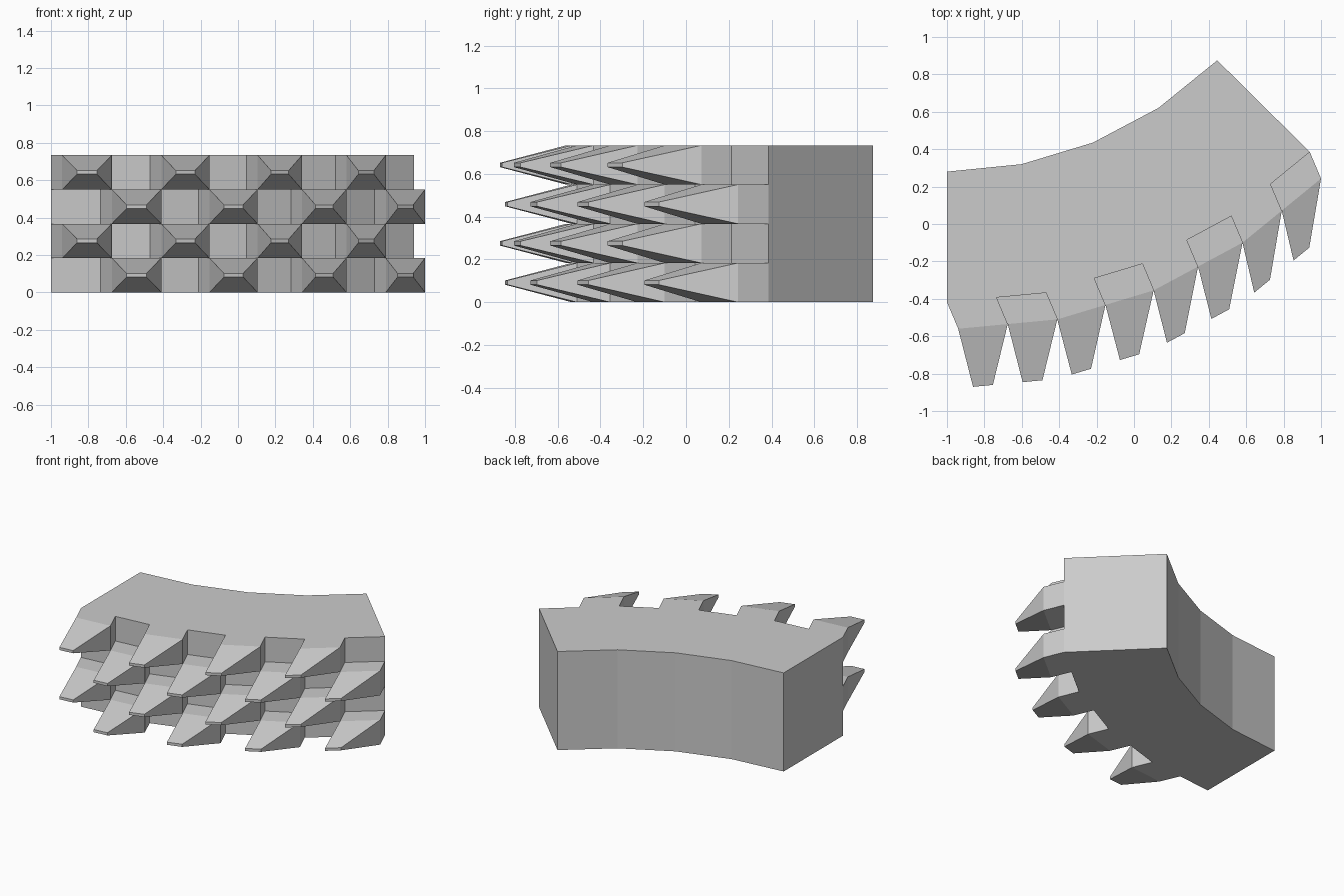
import bpy
import bmesh
from mathutils import Vector

if "Cube" in bpy.data.objects:
    bpy.data.objects.remove(bpy.data.objects["Cube"])

ROWS, ROW_H = 4, 0.1833
TOP = ROWS * ROW_H
SLANT = Vector((-0.06, 0.142))   # from spike base back to the recessed wall
REACH = Vector((0, -0.318))      # from spike base to spike tip

# curved front line (spike bases), split into two cells per facet
facets = [Vector(p) for p in ((-0.94, -0.56), (-0.41, -0.51), (0.105, -0.355),
                              (0.58, -0.10), (1.0, 0.243))]
base = [facets[0]]
for a, b in zip(facets, facets[1:]):
    base += [(a + b) / 2, b]
wall = [p + SLANT for p in base]
back = [Vector(p) for p in ((0.445, 0.875), (0.13, 0.62), (-0.22, 0.435),
                            (-0.6, 0.32), (-1.0, 0.28))]


def add_face(bm, pts):
    bm.faces.new([bm.verts.new(p) for p in pts])


def make_object(name, bm):
    bmesh.ops.remove_doubles(bm, verts=bm.verts, dist=1e-4)
    mesh = bpy.data.meshes.new(name)
    bm.to_mesh(mesh)
    bm.free()
    bpy.context.collection.objects.link(bpy.data.objects.new(name, mesh))


def rect(a, b, lo, hi):
    """Upright rectangle facing the front, from plan point a to b."""
    return [Vector((*a, lo)), Vector((*b, lo)), Vector((*b, hi)), Vector((*a, hi))]


def has_spike(row, cell):
    return (row + cell) % 2 == 1


# curved wall: caps, back, ends and the recessed cells
bm = bmesh.new()
outline = wall + back
add_face(bm, [(*p, TOP) for p in outline])
add_face(bm, [(*p, 0) for p in reversed(outline)])
rear = [wall[-1]] + back + [wall[0]]
for a, b in zip(rear, rear[1:]):
    add_face(bm, rect(a, b, 0, TOP))
for row in range(ROWS):
    for i in range(len(base) - 1):
        if not has_spike(row, i):
            add_face(bm, rect(wall[i], wall[i + 1], row * ROW_H, (row + 1) * ROW_H))
make_object("curved_wall", bm)

# spikes: slanted block then a tapered wedge tip, in a checkerboard
for row in range(ROWS):
    bm = bmesh.new()
    lo, hi = row * ROW_H, (row + 1) * ROW_H
    mid = (lo + hi) / 2
    for i in range(len(base) - 1):
        if not has_spike(row, i):
            continue
        a, b = base[i], base[i + 1]
        rings = [rect(wall[i], wall[i + 1], lo, hi),
                 rect(a, b, lo, hi),
                 rect(a.lerp(b, 0.3) + REACH, a.lerp(b, 0.7) + REACH,
                      mid - 0.01, mid + 0.01)]
        for r, s in zip(rings, rings[1:]):
            for j in range(4):
                k = (j + 1) % 4
                add_face(bm, [r[j], r[k], s[k], s[j]])
        add_face(bm, rings[-1])
    make_object(f"spike_row_{row + 1}", bm)
